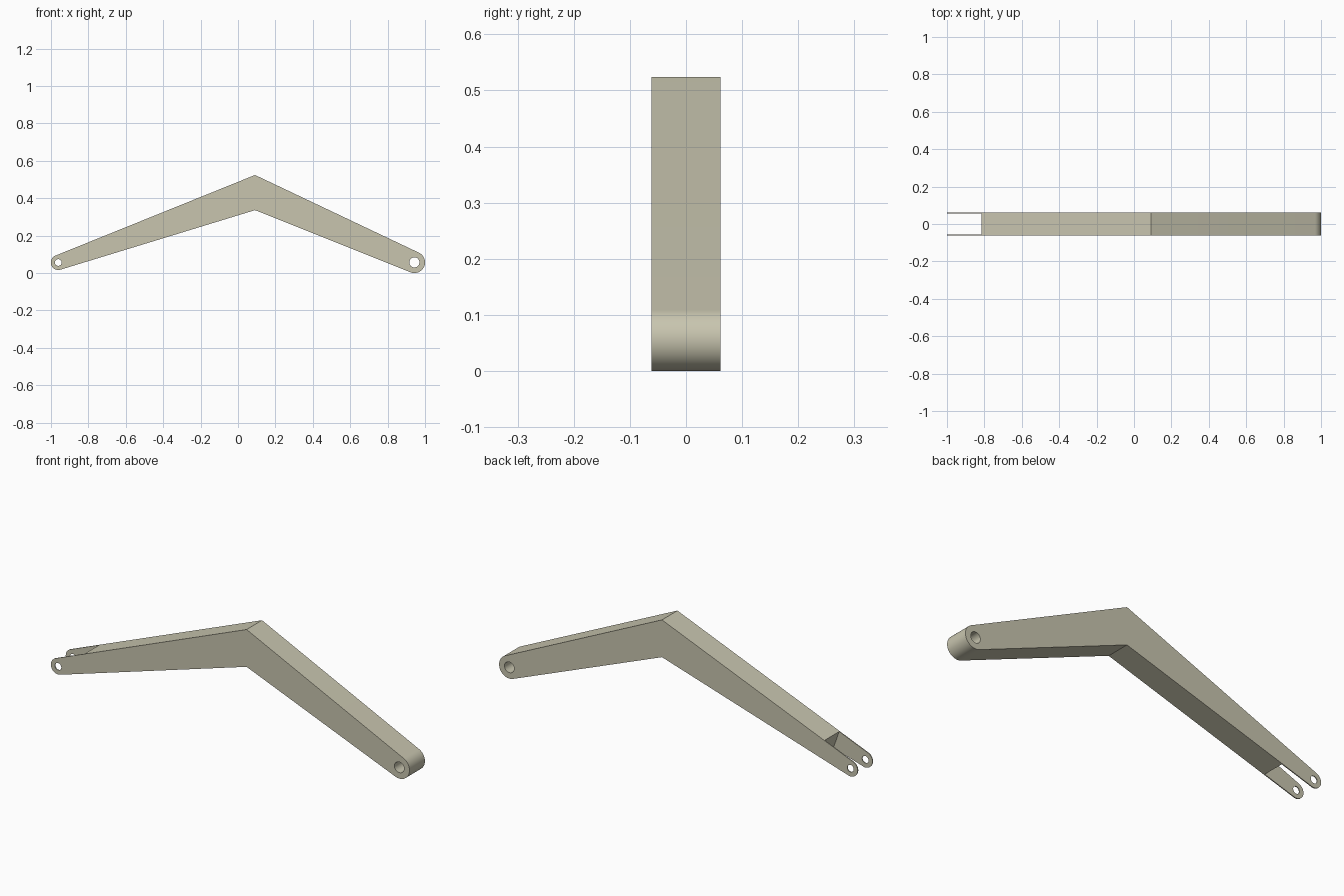
import bpy, bmesh, math
from mathutils import Vector

cube = bpy.data.objects.get("Cube")
if cube:
    bpy.data.objects.remove(cube, do_unlink=True)

HALF_W = 0.0615           # half the arm's width in y
CHEEK = 0.005             # fork cheek thickness
FORK = (Vector((-0.961, 0.056)), 0.040, 0.018)   # centre, end radius, hole radius
PIVOT = (Vector((0.943, 0.057)), 0.057, 0.027)
TOP, BOTTOM = Vector((0.091, 0.524)), Vector((0.091, 0.336))

mat = bpy.data.materials.new("warm_grey")
mat.use_nodes = True
colour = (0.58, 0.56, 0.43, 1)
mat.diffuse_color = colour
mat.node_tree.nodes["Principled BSDF"].inputs["Base Color"].default_value = colour


def prism(name, outline, half):
    """Extrude an x-z outline symmetrically along y."""
    bm = bmesh.new()
    face = bm.faces.new([bm.verts.new((x, -half, z)) for x, z in outline])
    ext = bmesh.ops.extrude_face_region(bm, geom=[face])
    verts = [v for v in ext["geom"] if isinstance(v, bmesh.types.BMVert)]
    bmesh.ops.translate(bm, verts=verts, vec=(0, 2 * half, 0))
    bmesh.ops.recalc_face_normals(bm, faces=bm.faces)
    mesh = bpy.data.meshes.new(name)
    bm.to_mesh(mesh)
    bm.free()
    mesh.materials.append(mat)
    ob = bpy.data.objects.new(name, mesh)
    bpy.context.collection.objects.link(ob)
    return ob


def arc(centre, r, a0, a1, n):
    return [(centre.x + r * math.cos(a0 + (a1 - a0) * i / n),
             centre.y + r * math.sin(a0 + (a1 - a0) * i / n)) for i in range(n + 1)]


def tangent(point, centre, r, side):
    """Angle on the circle where a line from the point touches it."""
    d = point - centre
    return math.atan2(d.y, d.x) + side * math.acos(r / d.length)


# Bent arm outline: rounded ends joined by straight tangents to the elbow
c, r, _ = PIVOT
right_end = arc(c, r, tangent(BOTTOM, c, r, 1) - 2 * math.pi, tangent(TOP, c, r, -1), 32)
c, r, _ = FORK
left_end = arc(c, r, tangent(TOP, c, r, 1), tangent(BOTTOM, c, r, -1) + 2 * math.pi, 32)
arm = prism("bent_arm", right_end + [tuple(TOP)] + left_end + [tuple(BOTTOM)], HALF_W)

# Cutters: pin holes at both ends and the fork slot, square to the arm
cutters = [prism("hole_cutter", arc(c, h, 0, 2 * math.pi * 31 / 32, 31), 0.2)
           for c, r, h in (FORK, PIVOT)]
along = Vector((1, 0.35)).normalized()
across = Vector((-along.y, along.x))
mouth = Vector((-0.80, 0.115))
slot = [mouth + along * a + across * b
        for a, b in ((0, -0.2), (0, 0.2), (-0.4, 0.2), (-0.4, -0.2))]
cutters.append(prism("slot_cutter", [tuple(p) for p in slot], HALF_W - CHEEK))

bpy.ops.object.select_all(action="DESELECT")
bpy.context.view_layer.objects.active = arm
arm.select_set(True)
for cutter in cutters:
    cutter.hide_render = True
    mod = arm.modifiers.new("cut", "BOOLEAN")
    mod.operation = "DIFFERENCE"
    mod.solver = "EXACT"
    mod.object = cutter
    bpy.ops.object.modifier_apply(modifier=mod.name)
    bpy.data.objects.remove(cutter, do_unlink=True)

bpy.ops.object.shade_smooth_by_angle(angle=math.radians(20))
